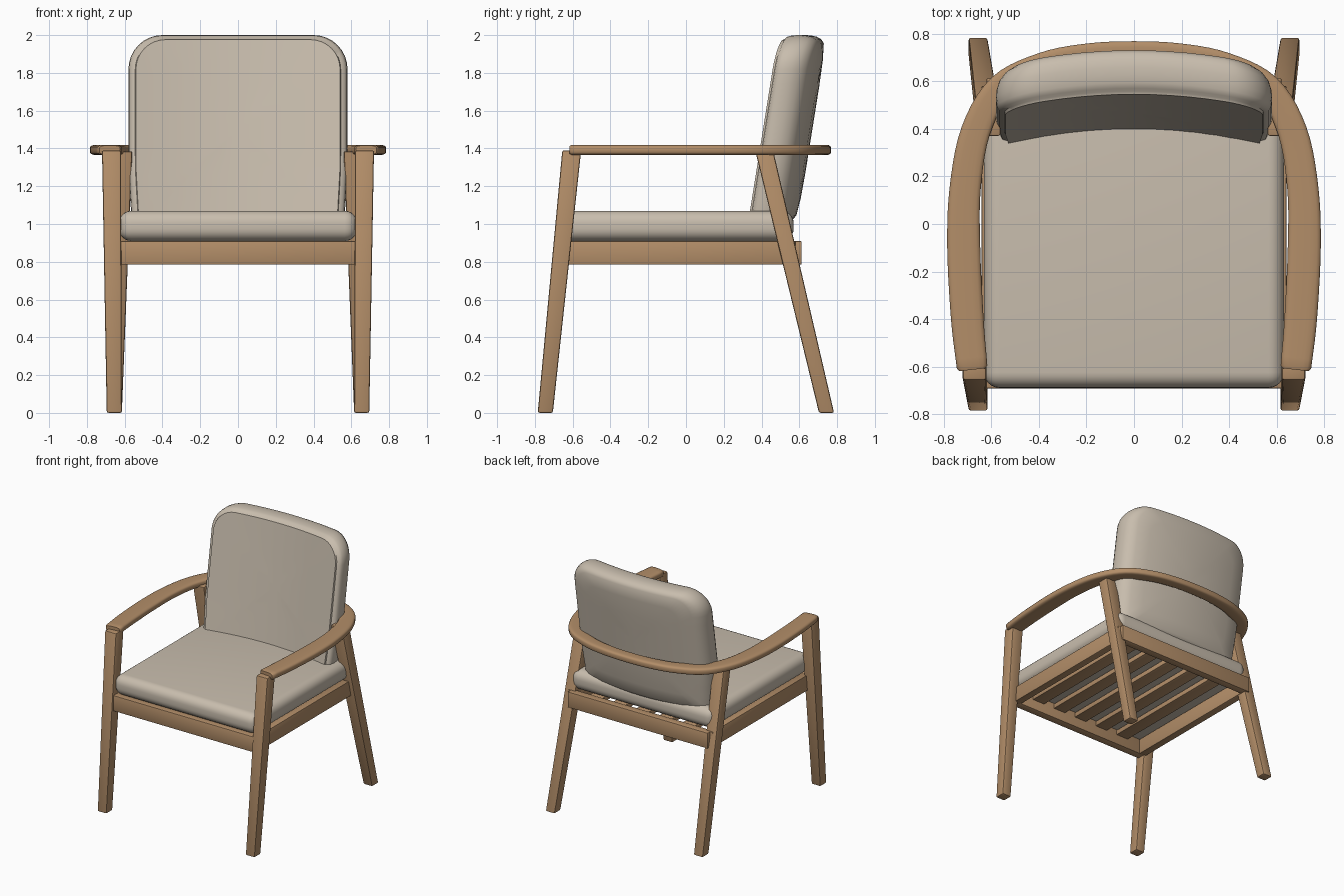
import bpy, bmesh, math
from mathutils import Vector

if "Cube" in bpy.data.objects:
    bpy.data.objects.remove(bpy.data.objects["Cube"])


def material(name, color):
    m = bpy.data.materials.new(name)
    m.diffuse_color = (*color, 1)
    m.use_nodes = True
    m.node_tree.nodes["Principled BSDF"].inputs["Base Color"].default_value = m.diffuse_color
    return m


WOOD = material("wood", (0.45, 0.27, 0.14))
FABRIC = material("fabric", (0.58, 0.51, 0.42))


def finish(bm, name, mat, angle=40):
    bmesh.ops.recalc_face_normals(bm, faces=bm.faces)
    me = bpy.data.meshes.new(name)
    bm.to_mesh(me)
    bm.free()
    me.materials.append(mat)
    me.shade_smooth()
    me.set_sharp_from_angle(angle=math.radians(angle))
    ob = bpy.data.objects.new(name, me)
    bpy.context.collection.objects.link(ob)
    return ob


def bar(name, bottom, top, bsize, tsize, mat=WOOD, bevel=0.01, seg=2, angle=40):
    """Tapered, slanted box between two horizontal rectangles."""
    bm = bmesh.new()
    bmesh.ops.create_cube(bm, size=1)
    for v in bm.verts:
        c, s = (top, tsize) if v.co.z > 0 else (bottom, bsize)
        v.co = (c[0] + v.co.x * s[0], c[1] + v.co.y * s[1], c[2])
    bmesh.ops.bevel(bm, geom=bm.edges[:], offset=bevel, segments=seg,
                    profile=0.5, affect='EDGES')
    return finish(bm, name, mat, angle)


def box(name, lo, hi, **kw):
    cx, cy = (lo[0] + hi[0]) / 2, (lo[1] + hi[1]) / 2
    s = (hi[0] - lo[0], hi[1] - lo[1])
    return bar(name, (cx, cy, lo[2]), (cx, cy, hi[2]), s, s, **kw)


def loft(bm, rings, cap):
    rows = [[bm.verts.new(p) for p in r] for r in rings]
    n = len(rows[0])
    for a, b in zip(rows, rows[1:]):
        for i in range(n):
            j = (i + 1) % n
            bm.faces.new((a[i], a[j], b[j], b[i]))
    if cap:
        bm.faces.new(rows[0])
        bm.faces.new(rows[-1])


# Legs and side rails, mirrored left and right
for side, s in (("left", -1), ("right", 1)):
    bar(f"front_leg_{side}", (s * 0.655, -0.745, 0), (s * 0.67, -0.605, 1.39),
        (0.08, 0.08), (0.10, 0.10))
    bar(f"back_leg_{side}", (s * 0.655, 0.744, 0), (s * 0.61, 0.415, 1.385),
        (0.08, 0.08), (0.10, 0.095))
    xs = sorted((s * 0.58, s * 0.64))
    box(f"side_rail_{side}", (xs[0], -0.65, 0.785), (xs[1], 0.58, 0.91), bevel=0.006)

# Front and back rails
box("front_rail", (-0.63, -0.69, 0.785), (0.63, -0.625, 0.91), bevel=0.006)
box("back_rail", (-0.62, 0.55, 0.785), (0.62, 0.612, 0.91), bevel=0.006)

# Seat slats running front to back
for i in range(5):
    x = (i - 2) * 0.205
    box(f"slat_{i + 1}", (x - 0.055, -0.64, 0.865), (x + 0.055, 0.57, 0.905), bevel=0.005)

# Seat cushion
box("seat_cushion", (-0.63, -0.688, 0.91), (0.63, 0.57, 1.07),
    mat=FABRIC, bevel=0.065, seg=6, angle=60)

# Continuous arm and back band: centreline x, y and half width
half = [(0.68, -0.60, 0.065), (0.70, -0.40, 0.069), (0.715, -0.10, 0.070),
        (0.709, 0.15, 0.066), (0.665, 0.39, 0.062), (0.56, 0.575, 0.056),
        (0.38, 0.672, 0.050), (0.19, 0.712, 0.047)]
ctrl = [Vector(p) for p in half] + [Vector((0, 0.722, 0.046))]
ctrl += [Vector((-x, y, w)) for x, y, w in reversed(half)]
ext = [2 * ctrl[0] - ctrl[1]] + ctrl + [2 * ctrl[-1] - ctrl[-2]]
path = []
for a, b, c, d in zip(ext, ext[1:], ext[2:], ext[3:]):
    for k in range(5):
        t = k / 5
        path.append(0.5 * (2 * b + (c - a) * t + (2 * a - 5 * b + 4 * c - d) * t * t
                           + (3 * b - a - 3 * c + d) * t ** 3))
path.append(ctrl[-1])
rings = []
last = len(path) - 1
for i, p in enumerate(path):
    q = path[min(i + 1, last)] - path[max(i - 1, 0)]
    nrm = Vector((q.y, -q.x, 0)).normalized()
    ring = []
    for k in range(16):
        a = math.tau * (k + 0.5) / 16
        u = math.copysign(abs(math.cos(a)) ** 0.5, math.cos(a))
        w = math.copysign(abs(math.sin(a)) ** 0.5, math.sin(a))
        ring.append(Vector((p.x, p.y, 1.392)) + nrm * (u * p.z) + Vector((0, 0, w * 0.0275)))
    rings.append(ring)
# softened arm ends
for end, nxt in ((0, 1), (last, last - 1)):
    c = sum(rings[end], Vector()) / 16
    out = (c - sum(rings[nxt], Vector()) / 16).normalized()
    tip = [c + (v - c) * 0.85 + out * 0.012 for v in rings[end]]
    if end == 0:
        first_tip = tip
    else:
        rings.append(tip)
rings.insert(0, first_tip)
bm = bmesh.new()
loft(bm, rings, True)
finish(bm, "arm_band", WOOD, 50)


# Curved backrest cushion: rounded outline rings, leaned back and bent around the sitter
def outline(inset):
    w, z0, z1 = 0.58 - inset, 1.0 + inset * 0.6, 2.0 - inset * 0.6
    pts = []
    for cx, cz, r, a0 in ((1, z1, 0.18 - inset * 0.6, 0), (-1, z1, 0.18 - inset * 0.6, 90),
                          (-1, z0, 0.05, 180), (1, z0, 0.05, 270)):
        x, z = cx * (w - r), cz + (r if a0 >= 180 else -r)
        for k in range(9):
            a = math.radians(a0 + k * 90 / 8)
            pts.append((x + r * math.cos(a), z + r * math.sin(a)))
    full = []
    for i, (p, q) in enumerate(zip(pts, pts[1:] + pts[:1])):
        n = 10 if i % 9 == 8 else 1
        full += [(p[0] + (q[0] - p[0]) * k / n, p[1] + (q[1] - p[1]) * k / n) for k in range(n)]
    return full


def bent(inset, depth, scale=1):
    ring = []
    for x, z in outline(inset):
        x, z = x * scale, 1.5 + (z - 1.5) * scale
        y = 0.40 + 0.16 * (z - 1.07) + depth - 0.21 * x * x
        x *= 1 - 0.03 * max(0, 1.3 - z) / 0.3
        ring.append((x, y, z))
    return ring


layers = [(0.04, 0.0, k) for k in (0.001, 0.25, 0.5, 0.75, 1)]
layers += [(0.036, 0.012, 1), (0.015, 0.022, 1), (0.004, 0.045, 1), (0, 0.075, 1),
           (0.002, 0.11, 1), (0.014, 0.145, 1), (0.038, 0.172, 1), (0.075, 0.188, 1)]
layers += [(0.075, d, k) for d, k in ((0.197, 0.8), (0.2, 0.5), (0.2, 0.25), (0.2, 0.001))]
bm = bmesh.new()
loft(bm, [bent(*l) for l in layers], True)
bmesh.ops.remove_doubles(bm, verts=bm.verts, dist=0.0015)
finish(bm, "backrest_cushion", FABRIC, 50)
